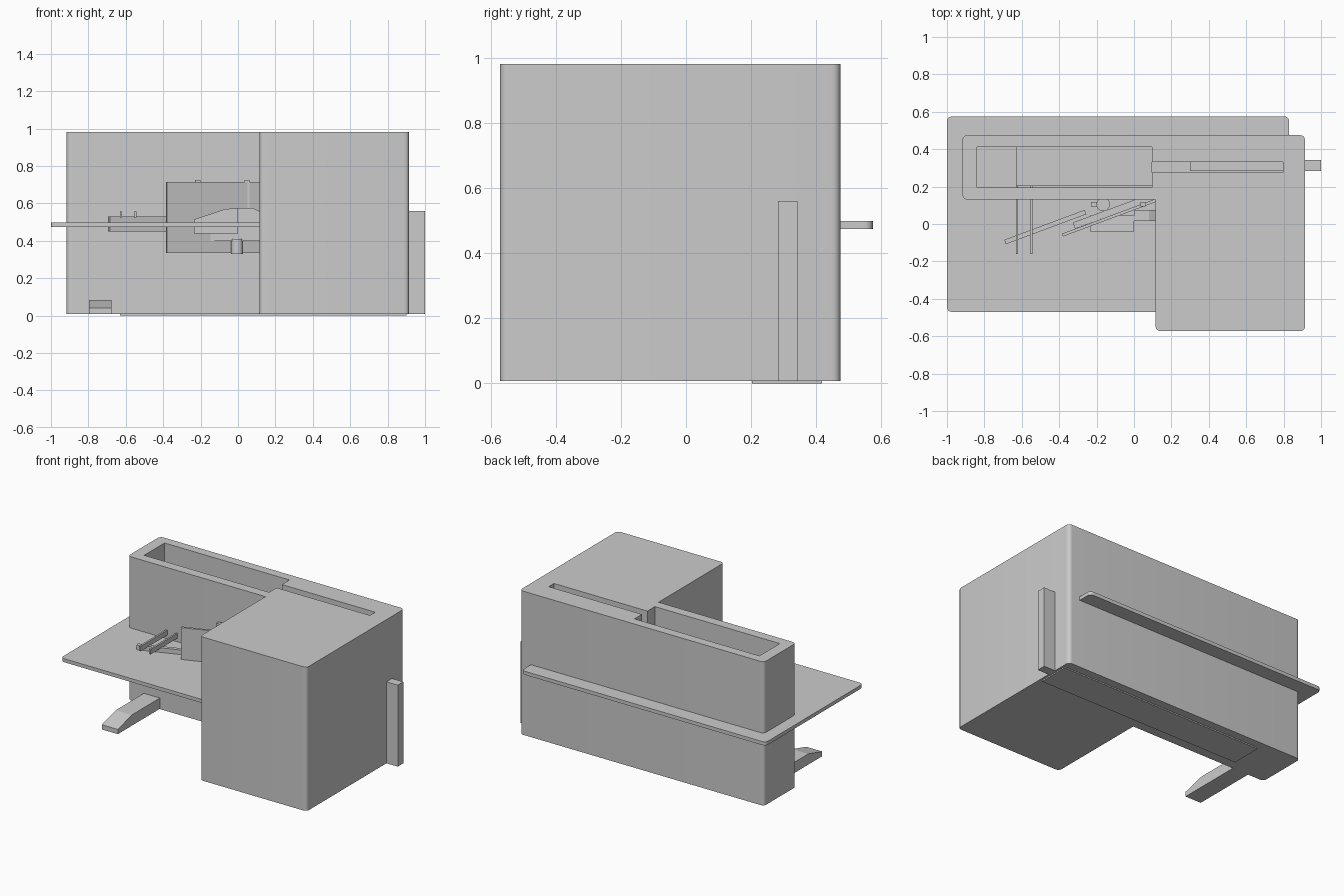
import bpy, bmesh, math
from mathutils import Vector, Matrix

if "Cube" in bpy.data.objects:
    bpy.data.objects.remove(bpy.data.objects["Cube"])


def prism(name, pts, lo, hi, axis='Z'):
    """Extrude a 2D outline: XY along Z, XZ along Y, or YZ along X."""
    def place(p, t):
        if axis == 'Z':
            return (p[0], p[1], t)
        if axis == 'Y':
            return (p[0], t, p[1])
        return (t, p[0], p[1])
    bm = bmesh.new()
    a = [bm.verts.new(place(p, lo)) for p in pts]
    b = [bm.verts.new(place(p, hi)) for p in pts]
    bm.faces.new(a)
    bm.faces.new(b[::-1])
    n = len(pts)
    for i in range(n):
        bm.faces.new((a[i], b[i], b[(i + 1) % n], a[(i + 1) % n]))
    bmesh.ops.recalc_face_normals(bm, faces=bm.faces[:])
    me = bpy.data.meshes.new(name)
    bm.to_mesh(me)
    bm.free()
    ob = bpy.data.objects.new(name, me)
    bpy.context.collection.objects.link(ob)
    return ob


def box(name, x0, x1, y0, y1, z0, z1):
    return prism(name, [(x0, y0), (x1, y0), (x1, y1), (x0, y1)], z0, z1)


def rounded(corners, seg=6):
    """Round each (x, y, radius) corner with a quadratic arc."""
    out = []
    n = len(corners)
    for i, (x, y, r) in enumerate(corners):
        p = Vector((x, y))
        if r == 0:
            out.append((x, y))
            continue
        a = p + (Vector(corners[i - 1][:2]) - p).normalized() * r
        b = p + (Vector(corners[(i + 1) % n][:2]) - p).normalized() * r
        for k in range(seg + 1):
            t = k / seg
            q = a * (1 - t) ** 2 + p * 2 * t * (1 - t) + b * t ** 2
            out.append((q.x, q.y))
    return out


def slanted(name, p, q, thick, z0, z1):
    """Upright board between two plan points, thickened to its rear side."""
    p, q = Vector(p), Vector(q)
    d = (q - p).normalized()
    o = Vector((-d.y, d.x)) * thick
    return prism(name, [p, q, q + o, p + o], z0, z1)


def cylinder(name, x, y, r, z0, z1):
    pts = [(x + r * math.cos(k * math.tau / 24), y + r * math.sin(k * math.tau / 24))
           for k in range(24)]
    return prism(name, pts, z0, z1)


# L-shaped housing
R = 0.03
housing = prism('housing', rounded([
    (-0.917, 0.13, R), (0.115, 0.13, 0), (0.115, -0.572, R),
    (0.915, -0.572, R), (0.915, 0.475, R), (-0.917, 0.475, R)]), 0.008, 0.982)

# stepped well sunk into the top
well = prism('well_cutter', [
    (-0.84, 0.195), (0.097, 0.195), (0.097, 0.275), (0.797, 0.275),
    (0.797, 0.332), (0.097, 0.332), (0.097, 0.413), (-0.84, 0.413)], 0.488, 1.1)
well.hide_render = True
well.hide_viewport = True
cut = housing.modifiers.new('well', 'BOOLEAN')
cut.operation = 'DIFFERENCE'
cut.solver = 'EXACT'
cut.object = well

# work table passing through the housing
prism('table', rounded([(-1, -0.47, R), (0.83, -0.47, R),
                        (0.83, 0.575, R), (-1, 0.575, R)]), 0.475, 0.499)

# base plate, inner carriage and side bar
box('base_plate', -0.63, 0.90, 0.203, 0.418, 0.0, 0.012)
box('inner_carriage', -0.63, 0.096, 0.205, 0.412, 0.49, 0.54)
box('side_bar', 0.30, 1.0, 0.283, 0.343, 0.008, 0.56)

# pedal with sloped toe
prism('pedal', [(-0.32, 0.01), (0.15, 0.01), (0.15, 0.083),
                (-0.17, 0.083), (-0.32, 0.042)], -0.797, -0.677, 'X')

# pair of guide rails
for i, x in enumerate((-0.626, -0.549)):
    box(f'guide_rail_{i}', x - 0.006, x + 0.006, -0.16, 0.205, 0.525, 0.558)

# slanted fence and upright guard panel
slanted('fence', (-0.685, -0.108), (-0.255, 0.052), 0.025, 0.45, 0.53)
slanted('guard_panel', (-0.38, -0.067), (0.125, 0.121), 0.016, 0.335, 0.715)
slanted('panel_backing', (-0.315, -0.025), (0.125, 0.137), 0.035, 0.36, 0.55)
for i, (x, y) in enumerate(((-0.215, 0.105), (0.048, 0.105))):
    box(f'panel_pin_{i}', x - 0.014, x + 0.014, y - 0.012, y + 0.012, 0.49, 0.725)

# head block, its arm and the knob below
prism('head_block', [(-0.235, 0.44), (0, 0.44), (0, 0.575),
                     (-0.07, 0.57), (-0.235, 0.515)], -0.04, 0.045, 'Y')
prism('head_arm', [(0, 0.44), (0.13, 0.44), (0.13, 0.55), (0.08, 0.575),
                   (0, 0.575)], 0.015, 0.075, 'Y')
box('head_tray', -0.26, 0.12, 0.02, 0.10, 0.40, 0.465)
cylinder('knob', -0.005, 0.04, 0.033, 0.33, 0.41)
cylinder('spool', -0.165, 0.105, 0.036, 0.42, 0.56)

# smooth rounded corners, keep edges sharp
bpy.ops.object.select_all(action='DESELECT')
for n in ('housing', 'table', 'knob', 'spool'):
    ob = bpy.data.objects[n]
    ob.select_set(True)
    bpy.context.view_layer.objects.active = ob
bpy.ops.object.shade_smooth_by_angle(angle=math.radians(30))
